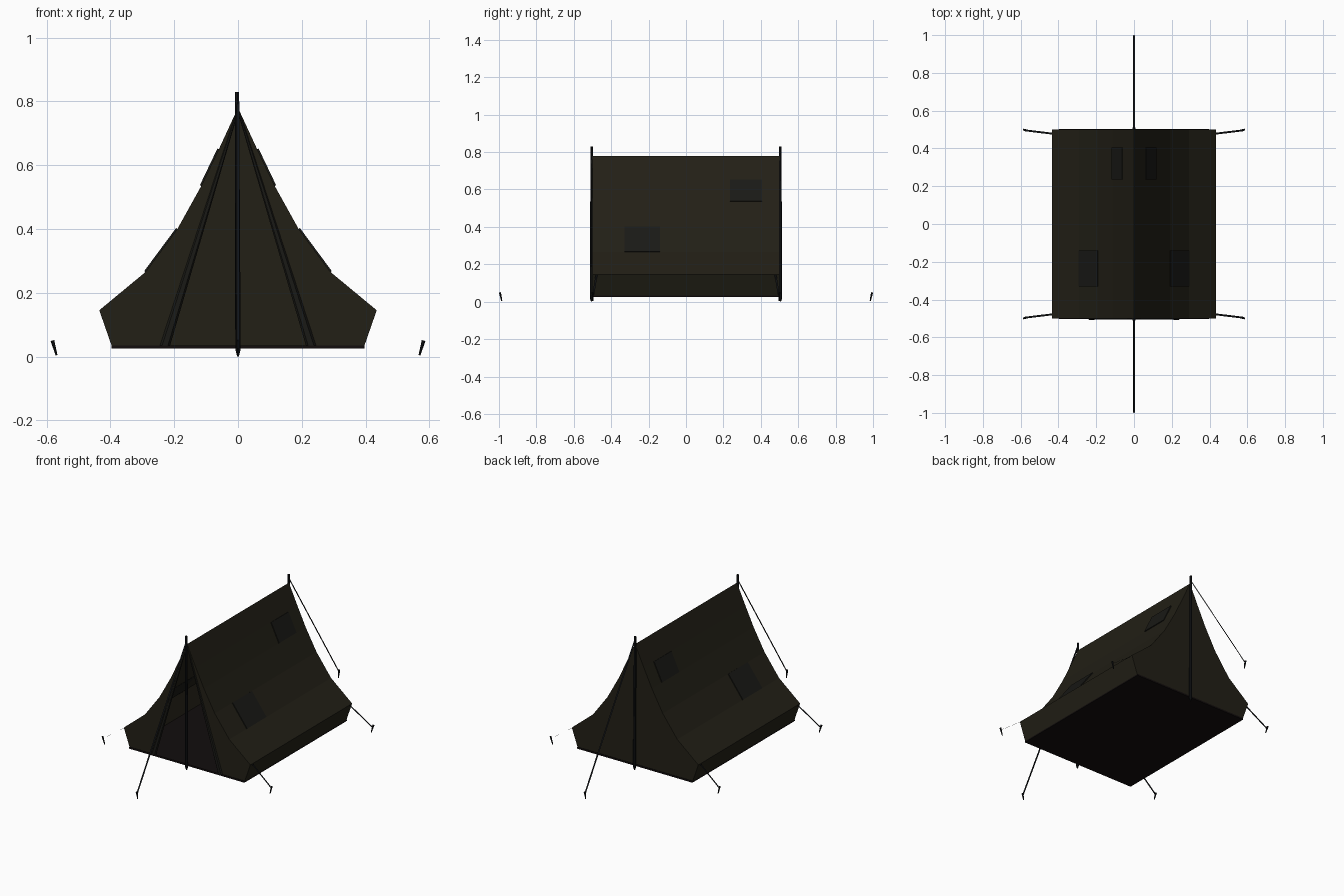
import bpy
from mathutils import Vector

if "Cube" in bpy.data.objects:
    bpy.data.objects.remove(bpy.data.objects["Cube"])


def material(name, rgb):
    m = bpy.data.materials.new(name)
    m.diffuse_color = (*rgb, 1)
    m.use_nodes = True
    m.node_tree.nodes["Principled BSDF"].inputs["Base Color"].default_value = m.diffuse_color
    return m


canvas = material("canvas", (0.016, 0.014, 0.008))
seam = material("dark_canvas", (0.010, 0.010, 0.008))
wood = material("dark_wood", (0.005, 0.006, 0.007))
sheet = material("ground_sheet", (0.006, 0.004, 0.004))


def mesh(name, verts, faces, mat):
    me = bpy.data.meshes.new(name)
    me.from_pydata([tuple(v) for v in verts], [], faces)
    me.materials.append(mat)
    ob = bpy.data.objects.new(name, me)
    bpy.context.collection.objects.link(ob)
    return ob


def prism(name, bottom, top, mat):
    """Closed solid between two matching loops."""
    n = len(bottom)
    faces = [tuple(reversed(range(n))), tuple(range(n, 2 * n))]
    faces += [(i, (i + 1) % n, n + (i + 1) % n, n + i) for i in range(n)]
    return mesh(name, list(bottom) + list(top), faces, mat)


def rod(name, a, b, r0, r1, mat):
    a, b = Vector(a), Vector(b)
    bpy.ops.mesh.primitive_cone_add(vertices=6, radius1=r0, radius2=r1,
                                    depth=(b - a).length, location=(a + b) / 2)
    ob = bpy.context.object
    ob.name = name
    ob.rotation_euler = (b - a).to_track_quat('Z', 'Y').to_euler()
    ob.data.materials.append(mat)
    return ob


def ribbon(name, a, b, side, mat):
    a, b, s = Vector(a), Vector(b), Vector(side)
    return mesh(name, [a - s, a + s, b + s, b - s], [(0, 1, 2, 3)], mat)


# Right half of the sagging roof, ridge to floor
profile = [(0, 0.78), (0.06, 0.65), (0.115, 0.535), (0.19, 0.40),
           (0.29, 0.265), (0.435, 0.145), (0.395, 0.03)]
n = len(profile)
Y = 0.5

for s, side in ((1, "right"), (-1, "left")):
    # Roof and low side wall
    verts = [(s * x, y, z) for y in (-Y, Y) for x, z in profile]
    faces = [(i, i + 1, n + i + 1, n + i) for i in range(n - 1)]
    mesh(side + "_roof", verts, faces, canvas)

    # Front wall beside the open doorway
    door = [(0.235 * (0.78 - z) / 0.75, z) for x, z in profile]
    verts = [(s * x, -Y, z) for x, z in profile + door]
    faces = [(0, 1, n + 1)] + [(i, i + 1, n + i + 1, n + i) for i in range(1, n - 1)]
    mesh(side + "_front_wall", verts, faces, canvas)

    # Tied-back door flap
    low = [(s * x, y, 0.034) for x, y in
           ((0.213, -0.500), (0.22, -0.507), (0.238, -0.507), (0.245, -0.500), (0.23, -0.493))]
    high = [(s * x, y, 0.76) for x, y in
            ((0.001, -0.500), (0.003, -0.505), (0.006, -0.505), (0.008, -0.500), (0.005, -0.495))]
    prism(side + "_door_flap", low, high, seam)

    # Sewn patches following two roof facets
    for label, i, y0, y1 in (("upper", 1, 0.235, 0.405), ("lower", 3, -0.33, -0.14)):
        (xa, za), (xb, zb) = profile[i], profile[i + 1]
        d = Vector((xb - xa, zb - za)).normalized()
        nx, nz = -d.y * 0.005, d.x * 0.005
        loop = [(xa - nx * 0.2, za - nz * 0.2), (xb - nx * 0.2, zb - nz * 0.2),
                (xb + nx, zb + nz), (xa + nx, za + nz)]
        prism(f"{side}_{label}_patch", [(s * x, y0, z) for x, z in loop],
              [(s * x, y1, z) for x, z in loop], seam)

    # Side guy ropes and pegs
    for t, end in ((-1, "front"), (1, "back")):
        ribbon(f"{end}_{side}_rope", (s * 0.43, t * 0.478, 0.145),
               (s * 0.578, t * 0.496, 0.037), (0, 0.005, 0), wood)
        rod(f"{end}_{side}_peg", (s * 0.569, t * 0.497, 0.004),
            (s * 0.582, t * 0.499, 0.05), 0.003, 0.006, wood)

# Closed back wall
outline = profile + [(-x, z) for x, z in reversed(profile[1:])]
m = len(outline)
mesh("back_wall", [(x, Y, z) for x, z in outline],
     [(0, 1, m - 1)] + [(i, i + 1, m - i - 1, m - i) for i in range(1, n - 1)], canvas)

# Ground sheet
base = [(-0.396, -0.503), (0.396, -0.503), (0.396, 0.503), (-0.396, 0.503)]
prism("ground_sheet", [(x, y, 0.025) for x, y in base],
      [(x, y, 0.035) for x, y in base], sheet)

# Poles, end guy ropes and end pegs
for t, end in ((-1, "front"), (1, "back")):
    rod(end + "_pole", (0, t * 0.505, 0.02), (-0.003, t * 0.504, 0.83), 0.009, 0.007, wood)
    rod(end + "_pole_tip", (0, t * 0.505, 0.0), (0, t * 0.505, 0.02), 0.003, 0.009, wood)
    ribbon(end + "_rope", (0, t * 0.505, 0.80), (0, t * 0.993, 0.037), (0.005, 0, 0), wood)
    rod(end + "_peg", (0, t * 0.985, 0.004), (0, t * 0.995, 0.05), 0.003, 0.006, wood)
